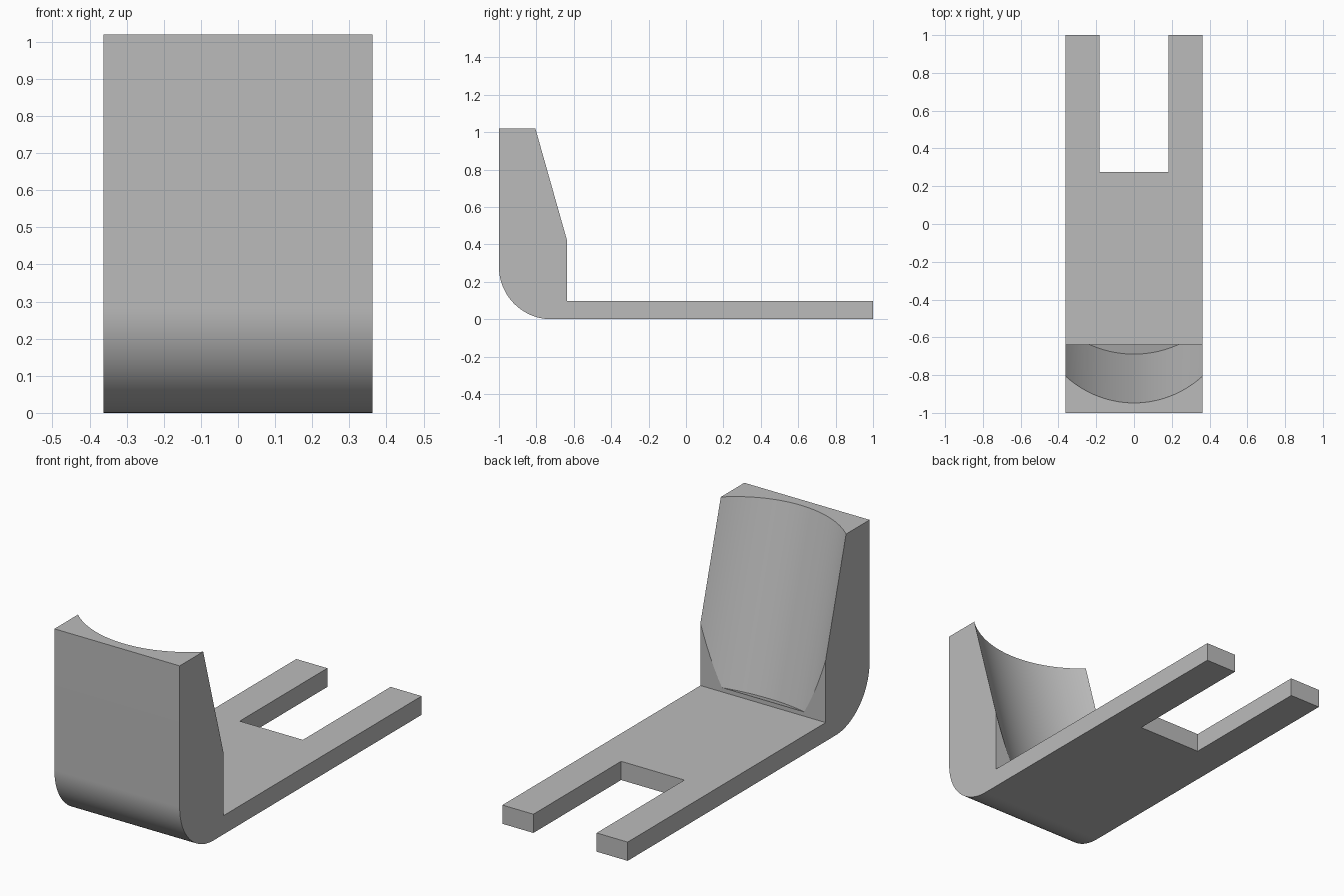
import bpy
import bmesh
from math import sin, cos, pi, atan
from mathutils import Vector, Matrix

cube = bpy.data.objects.get("Cube")
if cube:
    bpy.data.objects.remove(cube, do_unlink=True)

HALF_W = 0.3625      # half width of the bracket
WALL_Y = -0.637      # inner face of the upright
BASE_T = 0.098       # thickness of the foot
TOP_Z = 1.02
FILLET = 0.28
RADIUS = 0.55        # cradle radius
TILT = atan(0.2826)  # cradle lean

grey = bpy.data.materials.new("plain grey")
grey.use_nodes = True
colour = (0.5, 0.5, 0.5, 1)
grey.diffuse_color = colour
grey.node_tree.nodes["Principled BSDF"].inputs["Base Color"].default_value = colour


def finish(name, bm):
    bmesh.ops.recalc_face_normals(bm, faces=bm.faces)
    mesh = bpy.data.meshes.new(name)
    bm.to_mesh(mesh)
    bm.free()
    mesh.materials.append(grey)
    obj = bpy.data.objects.new(name, mesh)
    bpy.context.collection.objects.link(obj)
    return obj


def cut(target, cutter):
    cutter.hide_render = True
    mod = target.modifiers.new("cut", "BOOLEAN")
    mod.operation = "DIFFERENCE"
    mod.solver = "EXACT"
    mod.object = cutter
    bpy.context.view_layer.objects.active = target
    bpy.ops.object.modifier_apply(modifier=mod.name)
    bpy.data.objects.remove(cutter, do_unlink=True)


# L-shaped side profile with a rounded heel, extruded across the width
profile = [(1, 0), (1, BASE_T), (WALL_Y, BASE_T), (WALL_Y, TOP_Z), (-1, TOP_Z)]
steps = 32
for i in range(steps + 1):
    a = pi + i / steps * pi / 2
    profile.append((-1 + FILLET + FILLET * cos(a), FILLET + FILLET * sin(a)))
bm = bmesh.new()
side = bm.faces.new([bm.verts.new((-HALF_W, y, z)) for y, z in profile])
moved = bmesh.ops.extrude_face_region(bm, geom=[side])["geom"]
bmesh.ops.translate(bm, vec=(2 * HALF_W, 0, 0),
                    verts=[v for v in moved if isinstance(v, bmesh.types.BMVert)])
bracket = finish("cradle_bracket", bm)

# Open slot that forks the foot
bm = bmesh.new()
bmesh.ops.create_cube(bm, size=1, matrix=Matrix.Translation((0, 0.775, 0))
                      @ Matrix.Diagonal((0.366, 1, 1, 1)))
cut(bracket, finish("slot_cutter", bm))

# Leaning cylindrical hollow in the upright, ending just above the foot
length = 1.8
axis = Vector((0, -sin(TILT), cos(TILT)))
outward = Vector((0, cos(TILT), sin(TILT)))
centre = Vector((0, -0.689, 0.106)) + outward * RADIUS + axis * length / 2
bm = bmesh.new()
bmesh.ops.create_cone(bm, cap_ends=True, segments=128, radius1=RADIUS, radius2=RADIUS,
                      depth=length,
                      matrix=Matrix.Translation(centre) @ Matrix.Rotation(TILT, 4, "X"))
cut(bracket, finish("hollow_cutter", bm))

# Smooth heel and hollow, crisp edges elsewhere
bpy.ops.object.select_all(action="DESELECT")
bracket.select_set(True)
bpy.context.view_layer.objects.active = bracket
bpy.ops.object.shade_smooth_by_angle(angle=pi / 15)
